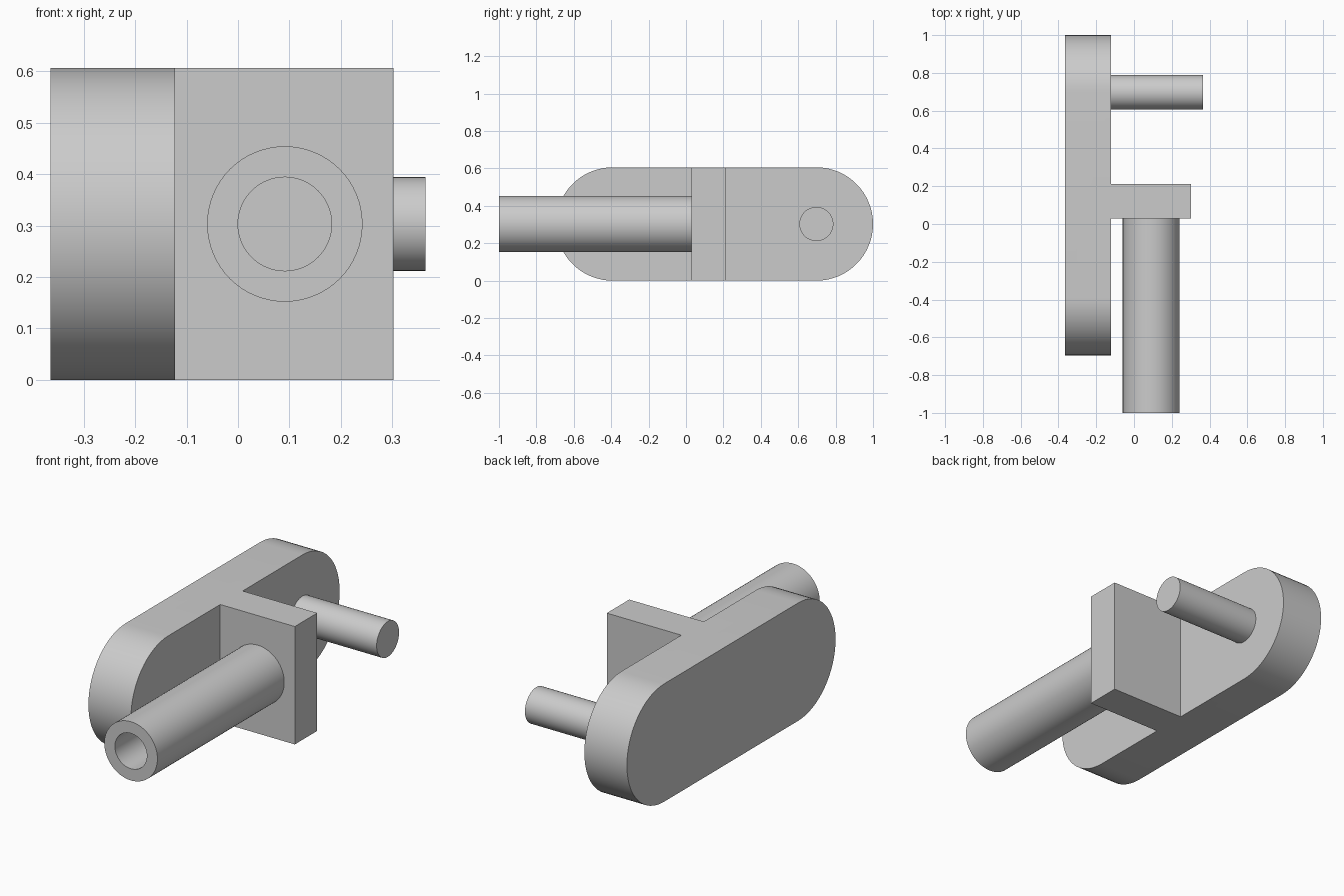
import bpy, bmesh
from math import pi, sin, cos
from mathutils import Matrix, Vector

if "Cube" in bpy.data.objects:
    bpy.data.objects.remove(bpy.data.objects["Cube"], do_unlink=True)

HEIGHT = 0.606
MID = HEIGHT / 2
PLATE_BACK, PLATE_FACE = -0.364, -0.122
BRACKET_FRONT, BRACKET_REAR = 0.03, 0.212
SEGMENTS = 64

grey = bpy.data.materials.new("plain grey")
grey.use_nodes = True
colour = (0.6, 0.6, 0.6, 1)
grey.diffuse_color = colour
grey.node_tree.nodes["Principled BSDF"].inputs["Base Color"].default_value = colour


def finish(name, bm):
    bmesh.ops.recalc_face_normals(bm, faces=bm.faces)
    mesh = bpy.data.meshes.new(name)
    bm.to_mesh(mesh)
    bm.free()
    mesh.materials.append(grey)
    obj = bpy.data.objects.new(name, mesh)
    bpy.context.collection.objects.link(obj)
    return obj


def activate(obj):
    bpy.ops.object.select_all(action="DESELECT")
    obj.select_set(True)
    bpy.context.view_layer.objects.active = obj


def smooth(obj):
    activate(obj)
    bpy.ops.object.shade_smooth_by_angle(angle=pi / 6)


def extrude_outline(name, points, direction):
    bm = bmesh.new()
    face = bm.faces.new([bm.verts.new(p) for p in points])
    result = bmesh.ops.extrude_face_region(bm, geom=[face], use_keep_orig=True)
    moved = [v for v in result["geom"] if isinstance(v, bmesh.types.BMVert)]
    bmesh.ops.translate(bm, verts=moved, vec=direction)
    return finish(name, bm)


def lathe(name, profile, matrix):
    # Profile holds (radius, distance along axis), revolved about local z
    bm = bmesh.new()
    verts = [bm.verts.new((r, 0, d)) for r, d in profile]
    edges = [bm.edges.new(pair) for pair in zip(verts, verts[1:])]
    bmesh.ops.spin(bm, geom=verts + edges, cent=(0, 0, 0), axis=(0, 0, 1),
                   angle=2 * pi, steps=SEGMENTS, use_merge=True)
    bmesh.ops.remove_doubles(bm, verts=bm.verts, dist=1e-4)
    bmesh.ops.transform(bm, matrix=matrix, verts=bm.verts)
    obj = finish(name, bm)
    smooth(obj)
    return obj


# Round-ended side plate
half = SEGMENTS // 2
outline = []
for centre_y, start in ((1 - MID, -pi / 2), (-0.695 + MID, pi / 2)):
    for i in range(half + 1):
        a = start + pi * i / half
        outline.append((PLATE_BACK, centre_y + MID * cos(a), MID + MID * sin(a)))
plate = extrude_outline("side_plate", outline, Vector((PLATE_FACE - PLATE_BACK, 0, 0)))

# Bracket standing out from the plate, fused to it
inset = PLATE_FACE - 0.1
corners = [(inset, BRACKET_FRONT, 0), (0.302, BRACKET_FRONT, 0),
           (0.302, BRACKET_REAR, 0), (inset, BRACKET_REAR, 0)]
bracket = extrude_outline("bracket", corners, Vector((0, 0, HEIGHT)))
activate(plate)
union = plate.modifiers.new("fuse bracket", "BOOLEAN")
union.operation = "UNION"
union.solver = "EXACT"
union.object = bracket
bpy.ops.object.modifier_apply(modifier=union.name)
bpy.data.objects.remove(bracket, do_unlink=True)
plate.name = "plate_with_bracket"
smooth(plate)

# Hollow tube pointing forward, closed by the bracket
length = 1 + BRACKET_FRONT
lathe("front_tube",
      [(0.091, length), (0.091, 0), (0.151, 0), (0.151, length)],
      Matrix.Translation((0.091, -1, MID)) @ Matrix.Rotation(-pi / 2, 4, "X"))

# Solid side pin
pin_length = 0.364 - PLATE_FACE
lathe("side_pin",
      [(0, 0), (0.091, 0), (0.091, pin_length), (0, pin_length)],
      Matrix.Translation((PLATE_FACE, 0.697, MID)) @ Matrix.Rotation(pi / 2, 4, "Y"))
